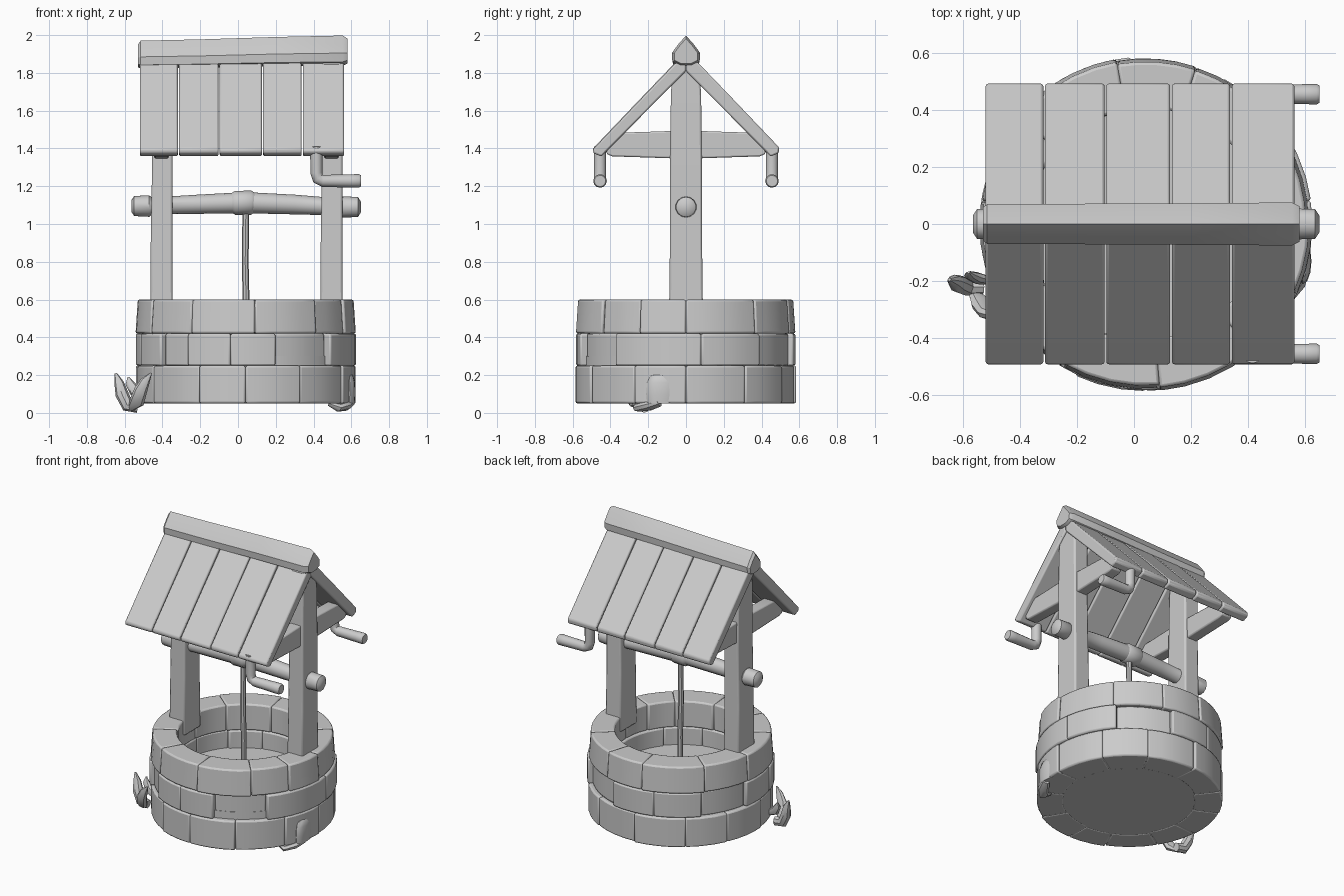
import bpy, math, random
from mathutils import Vector

random.seed(4)
CX = 0.04  # centre of the stone ring


def make(name, verts, faces, smooth=30, bevel=0.0):
    me = bpy.data.meshes.new(name)
    me.from_pydata([tuple(v) for v in verts], [], faces)
    me.update()
    ob = bpy.data.objects.new(name, me)
    bpy.context.collection.objects.link(ob)
    if smooth:
        me.shade_smooth()
        me.set_sharp_from_angle(angle=math.radians(smooth))
    if bevel:
        m = ob.modifiers.new("bevel", 'BEVEL')
        m.width, m.segments, m.limit_method = bevel, 2, 'ANGLE'
        m.angle_limit = math.radians(35)
    return ob


def loft_data(rings, base=0):
    n = len(rings[0])
    verts = [p for r in rings for p in r]
    faces = [[base + i * n + j, base + i * n + (j + 1) % n,
              base + (i + 1) * n + (j + 1) % n, base + (i + 1) * n + j]
             for i in range(len(rings) - 1) for j in range(n)]
    faces.append([base + j for j in reversed(range(n))])
    faces.append([base + (len(rings) - 1) * n + j for j in range(n)])
    return verts, faces


def loft(name, rings, smooth=30, bevel=0.0):
    ob = make(name, *loft_data(rings), smooth=smooth, bevel=bevel)
    return ob


def tube(name, pts, radii, sides=12, flat=1.0):
    pts = [Vector(p) for p in pts]
    rings = []
    for i, p in enumerate(pts):
        t = (pts[min(i + 1, len(pts) - 1)] - pts[max(i - 1, 0)]).normalized()
        u = t.cross(Vector((0, 1, 0))).normalized()
        v = t.cross(u)
        rings.append([p + radii[i] * (u * math.cos(a) + v * math.sin(a) * flat)
                      for a in (2 * math.pi * k / sides for k in range(sides))])
    return loft(name, rings, smooth=40)


def rect_z(cx, cy, hx, hy, z):
    return [(cx - hx, cy - hy, z), (cx + hx, cy - hy, z), (cx + hx, cy + hy, z), (cx - hx, cy + hy, z)]


# Stone courses: curved blocks, each with its own radius; some sit recessed
rows = [
    (0.05, 0.25, [0, 33, 62, 95, 128, 155, 185, 212, 245, 270, 300, 332, 360], []),
    (0.25, 0.42, [8, 42, 78, 108, 138, 170, 198, 220, 238, 262, 286, 320, 368], [1, 4, 7, 10]),
    (0.42, 0.60, [0, 40, 72, 100, 140, 172, 210, 240, 275, 310, 335, 360], []),
]
verts, faces = [], []
for k, (z0, z1, angles, recessed) in enumerate(rows):
    for s in range(len(angles) - 1):
        r = random.uniform(0.573, 0.588) - (0.028 if s in recessed else 0)
        top = r - (0.012 if k == 2 else 0)
        inner = 0.41 + random.uniform(-0.008, 0.008)
        steps = max(2, round((angles[s + 1] - angles[s]) / 8))
        rings = []
        for i in range(steps + 1):
            a = math.radians(angles[s] + (angles[s + 1] - angles[s]) * i / steps)
            c, d = math.cos(a), math.sin(a)
            rings.append([(CX + q * c, q * d, z) for q, z in
                          ((inner, z0), (r, z0), (top, z1), (inner, z1))])
        v, f = loft_data(rings, len(verts))
        verts += v
        faces += f
make("stone_courses", verts, faces, bevel=0.01)

# Solid floor of the well
loft("well_floor", [[(CX + 0.55 * math.cos(2 * math.pi * j / 40), 0.55 * math.sin(2 * math.pi * j / 40), z)
                     for j in range(40)] for z in (0.052, 0.3)])

# Posts and the cross beams they carry
for side, x in (("left", -0.405), ("right", 0.495)):
    loft(side + "_post", [rect_z(x + dx, 0, hx, hy, z) for z, dx, hx, hy in
                          ((0.5, 0, 0.06, 0.09), (0.9, 0, 0.057, 0.085), (1.3, 0.004, 0.054, 0.084),
                           (1.7, 0.002, 0.054, 0.08), (1.86, 0, 0.05, 0.06))], bevel=0.01)
    loft(side + "_cross_beam",
         [[(x - 0.04, y, 1.42 - h), (x - 0.04, y, 1.42 + h), (x + 0.04, y, 1.42 + h), (x + 0.04, y, 1.42 - h)]
          for y, h in ((-0.42, 0.05), (-0.39, 0.062), (-0.2, 0.068), (0, 0.075),
                       (0.2, 0.068), (0.39, 0.062), (0.42, 0.05))], bevel=0.008)

# Roof planks, five on each slope
edges = [-0.52, -0.315, -0.1, 0.13, 0.34, 0.562]
for name, s in (("front", -1), ("back", 1)):
    for i in range(5):
        g = random.uniform(-0.006, 0.006)
        profile = [(0, 1.915 + g), (0.25, 1.655 + g), (0.493, 1.40 + g), (0.49, 1.375),
                   (0.448, 1.357), (0, 1.81)]
        x0 = edges[i] + (0.003 if i else 0)
        x1 = edges[i + 1] - (0.003 if i < 4 else 0)
        rings = [[(x, s * y, z) for y, z in profile] for x in (x0, x1)]
        loft(f"{name}_roof_plank_{i + 1}", rings if s < 0 else rings[::-1], bevel=0.009)

# Ridge cap, rising slightly to the right
ridge = [(0, 1.99), (0.04, 1.945), (0.073, 1.9), (0.07, 1.855), (0.03, 1.835)]
ridge += [(-y, z) for y, z in reversed(ridge[1:])]
loft("ridge_cap", [[(x, y * w, 1.9 + (z - 1.9) * w + dz) for y, z in reversed(ridge)]
                   for x, w, dz in ((-0.53, 0.78, -0.02), (-0.515, 0.95, -0.015), (-0.2, 0.97, -0.01),
                                    (0.2, 1, 0), (0.555, 1.03, 0.005), (0.58, 0.85, 0.005))])

# Winding axle with knob ends, rope wrap and hanging rope
tube("axle", [(-0.565, 0, 1.095), (-0.55, 0, 1.095), (-0.47, 0, 1.095), (-0.455, 0, 1.095), (-0.2, 0, 1.105),
              (0.04, 0, 1.113), (0.3, 0, 1.103), (0.54, 0, 1.09), (0.555, 0, 1.09), (0.635, 0, 1.09), (0.65, 0, 1.09)],
     [0.03, 0.053, 0.057, 0.045, 0.051, 0.056, 0.052, 0.045, 0.056, 0.053, 0.03], 14)
tube("rope_wrap", [(-0.03, 0, 1.11), (-0.015, 0, 1.111), (0.07, 0, 1.113), (0.085, 0, 1.112)],
     [0.054, 0.064, 0.064, 0.054], 14)
tube("rope", [(0.042, 0, 1.1), (0.038, 0, 0.8), (0.044, 0, 0.55), (0.042, 0, 0.3)], [0.018] * 4, 8)

# Bent handles hanging below both eaves
for name, y in (("front", -0.455), ("back", 0.455)):
    tube(name + "_handle", [(0.415, y, 1.41), (0.415, y, 1.27), (0.424, y, 1.24), (0.45, y, 1.228),
                            (0.6, y, 1.228), (0.64, y, 1.228), (0.65, y, 1.228)],
         [0.033, 0.032, 0.032, 0.032, 0.035, 0.036, 0.03], 12)

# Leaves at the left foot of the well
tube("leaf_tall", [(-0.53, -0.22, 0.03), (-0.585, -0.22, 0.04), (-0.615, -0.21, 0.1), (-0.63, -0.2, 0.16),
                   (-0.647, -0.195, 0.21)], [0.03, 0.035, 0.035, 0.025, 0.006], 8, 0.9)
tube("leaf_side", [(-0.57, -0.23, 0.02), (-0.535, -0.28, 0.06), (-0.515, -0.31, 0.12), (-0.49, -0.32, 0.17),
                   (-0.46, -0.33, 0.21)], [0.015, 0.04, 0.035, 0.025, 0.005], 8, 0.7)
tube("leaf_low", [(-0.5, -0.2, 0.09), (-0.55, -0.19, 0.12), (-0.575, -0.18, 0.16), (-0.58, -0.17, 0.19)],
     [0.02, 0.03, 0.022, 0.005], 8, 0.7)

# Rounded stone and low leaf at the right foot
tube("foot_stone", [(0.59, -0.13, 0.05), (0.592, -0.13, 0.1), (0.592, -0.13, 0.16), (0.588, -0.13, 0.195),
                    (0.585, -0.13, 0.21)], [0.028, 0.03, 0.028, 0.022, 0.008], 12, 2.7)
tube("foot_leaf", [(0.48, -0.25, 0.05), (0.53, -0.25, 0.03), (0.57, -0.2, 0.035), (0.6, -0.14, 0.05)],
     [0.012, 0.024, 0.024, 0.015], 8, 1.5)
